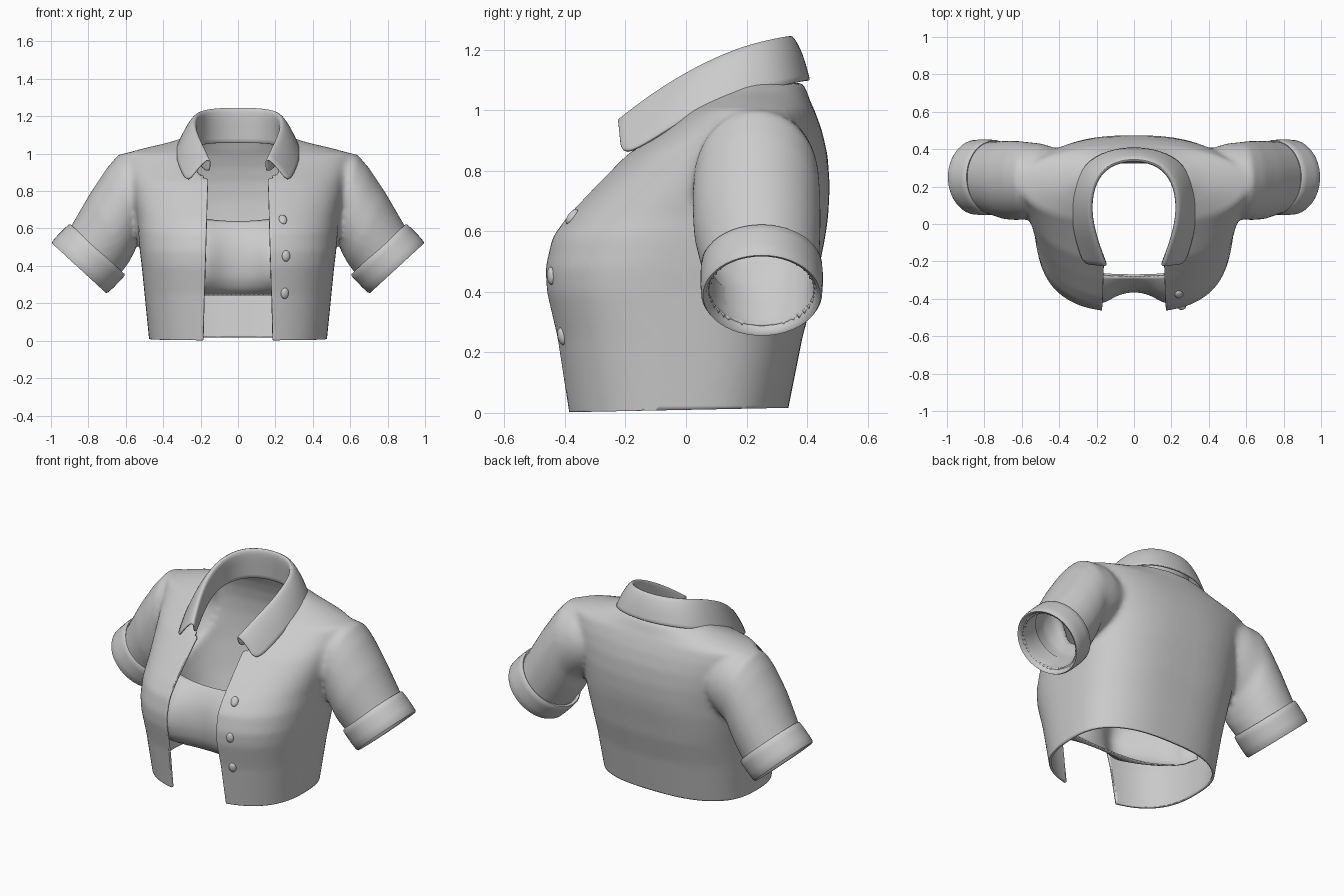
import bpy, bmesh, math
from mathutils import Vector, Matrix
from mathutils.bvhtree import BVHTree

if "Cube" in bpy.data.objects:
    bpy.data.objects.remove(bpy.data.objects["Cube"])

cloth = bpy.data.materials.new("grey_cloth")
cloth.diffuse_color = (0.6, 0.6, 0.6, 1)
cloth.use_nodes = True
cloth.node_tree.nodes["Principled BSDF"].inputs["Base Color"].default_value = cloth.diffuse_color


def add_object(name, bm, angle=40):
    bmesh.ops.recalc_face_normals(bm, faces=bm.faces)
    me = bpy.data.meshes.new(name)
    bm.to_mesh(me)
    bm.free()
    me.materials.append(cloth)
    ob = bpy.data.objects.new(name, me)
    bpy.context.collection.objects.link(ob)
    bpy.ops.object.select_all(action='DESELECT')
    bpy.context.view_layer.objects.active = ob
    ob.select_set(True)
    bpy.ops.object.shade_smooth_by_angle(angle=math.radians(angle))
    return ob


def loft(bm, rows, closed=True, caps=False):
    """Skin a list of equally long point rows."""
    vs = [[bm.verts.new(p) for p in r] for r in rows]
    n = len(vs[0])
    for a, b in zip(vs, vs[1:]):
        for i in range(n if closed else n - 1):
            j = (i + 1) % n
            bm.faces.new((a[i], a[j], b[j], b[i]))
    if caps:
        bm.faces.new(vs[0][::-1])
        bm.faces.new(vs[-1])


def torso_ring(z, w, front, back, c, p):
    pts = []
    for i in range(64):
        t = 2 * math.pi * i / 64
        cx, sy = math.cos(t), math.sin(t)
        d = back - c if sy > 0 else c - front
        pts.append((math.copysign(abs(cx) ** (2 / p), cx) * w,
                    c + math.copysign(abs(sy) ** (2 / p), sy) * d, z))
    return pts


def tube_ring(top, bot, y0, y1, n=40):
    """Oval ring between a top and a bottom point (x, z), spanning y0..y1."""
    mx, mz = (top[0] + bot[0]) / 2, (top[1] + bot[1]) / 2
    hx, hz = (top[0] - bot[0]) / 2, (top[1] - bot[1]) / 2
    return [(mx + hx * math.cos(a), (y0 + y1) / 2 + (y1 - y0) / 2 * math.sin(a), mz + hz * math.cos(a))
            for a in (2 * math.pi * i / n for i in range(n))]


def mirrored(rows):
    return [[(-x, y, z) for x, y, z in r] for r in rows]


# Solid torso: height, half width, front y, back y, centre y, squareness
torso = [(-0.10, 0.465, -0.385, 0.30, 0, 2.6), (0.0, 0.475, -0.40, 0.335, 0, 2.6),
         (0.25, 0.50, -0.435, 0.385, 0, 2.7), (0.40, 0.515, -0.468, 0.425, 0, 2.8),
         (0.48, 0.525, -0.472, 0.44, 0.02, 2.8), (0.58, 0.535, -0.45, 0.46, 0.06, 2.7),
         (0.65, 0.54, -0.40, 0.47, 0.09, 2.6), (0.75, 0.56, -0.305, 0.475, 0.13, 2.5),
         (0.85, 0.58, -0.205, 0.468, 0.17, 2.4), (0.93, 0.60, -0.095, 0.45, 0.20, 2.3),
         (1.0, 0.61, 0.0, 0.425, 0.21, 2.2), (1.03, 0.50, 0.05, 0.41, 0.22, 2.1),
         (1.06, 0.37, 0.10, 0.40, 0.23, 2.1), (1.09, 0.28, 0.14, 0.388, 0.24, 2.1)]
# Solid sleeve sections
sleeve = [tube_ring(*s) for s in (
    ((0.42, 0.97), (0.38, 0.66), 0.08, 0.40), ((0.53, 1.005), (0.46, 0.60), 0.05, 0.43),
    ((0.635, 1.0), (0.53, 0.54), 0.025, 0.44), ((0.70, 0.925), (0.55, 0.48), 0.02, 0.445),
    ((0.79, 0.79), (0.585, 0.415), 0.025, 0.445), ((0.90, 0.60), (0.63, 0.355), 0.055, 0.44),
    ((0.98, 0.52), (0.70, 0.27), 0.06, 0.44))]
bm = bmesh.new()
loft(bm, [torso_ring(*r) for r in torso], caps=True)
loft(bm, sleeve, caps=True)
loft(bm, mirrored(sleeve), caps=True)
bmesh.ops.recalc_face_normals(bm, faces=bm.faces)
blank = add_object("shirt_blank", bm)

# Fuse torso and sleeves into one soft skin
m = blank.modifiers.new("fuse", 'REMESH')
m.mode, m.voxel_size = 'VOXEL', 0.016
m = blank.modifiers.new("soften", 'SMOOTH')
m.factor, m.iterations = 0.5, 7
bpy.context.view_layer.update()
fused = blank.evaluated_get(bpy.context.evaluated_depsgraph_get()).to_mesh()
bm = bmesh.new()
bm.from_mesh(fused)
bpy.data.objects.remove(blank)


def slice_at(co, no, test):
    faces = [f for f in bm.faces if test(f.calc_center_median())]
    geom = faces + list({e for f in faces for e in f.edges}) + list({v for f in faces for v in f.verts})
    bmesh.ops.bisect_plane(bm, geom=geom, plane_co=co, plane_no=no)


def remove(test):
    bad = [f for f in bm.faces if test(f.calc_center_median())]
    bmesh.ops.delete(bm, geom=bad, context='FACES')


# Open the hem, the front, the neck and the sleeve ends
slice_at((0, 0, 0.01), (0, -0.02, 1), lambda c: c.z < 0.2)
remove(lambda c: c.z - 0.02 * c.y < 0.01)
for s in (-1, 1):
    slice_at((s * 0.187, 0, 0), (s, 0, 0.03), lambda c: c.y < 0.1)
remove(lambda c: c.y < 0.05 and abs(c.x) < 0.187 - 0.03 * c.z)
remove(lambda c: c.z > 0.8 and (c.x / 0.27) ** 2 + ((c.y - 0.06) / 0.30) ** 2 < 1)
remove(lambda c: abs(c.x) > 0.6 and 0.68 * abs(c.x) - 0.73 * c.z > 0.27)
skin = BVHTree.FromBMesh(bm)
shirt = add_object("shirt_body", bm)
m = shirt.modifiers.new("thickness", 'SOLIDIFY')
m.thickness, m.offset = 0.014, -1

# Folded collar: stand bottom, fold line and fall edge, from front tip to back
stand = [(0.155, -0.20, 0.90), (0.195, -0.10, 0.93), (0.235, 0.04, 0.99), (0.24, 0.17, 1.035),
         (0.185, 0.285, 1.055), (0.09, 0.345, 1.06), (0, 0.355, 1.06)]
fold = [(0.15, -0.225, 0.97), (0.19, -0.11, 1.06), (0.228, 0.03, 1.145), (0.222, 0.17, 1.21),
        (0.175, 0.275, 1.237), (0.09, 0.325, 1.247), (0, 0.337, 1.248)]
fall = [(0.27, -0.212, 0.845), (0.305, -0.10, 0.91), (0.333, 0.03, 0.995), (0.325, 0.19, 1.055),
        (0.265, 0.325, 1.085), (0.14, 0.392, 1.10), (0, 0.41, 1.10)]
rows = []
for a, b, c in zip(stand, fold, fall):
    a, b, c = Vector(a), Vector(b), Vector(c)
    out = (c - b).xy.to_3d().normalized()
    rows.append([a, a.lerp(b, 0.5), a.lerp(b, 0.92), b + out * 0.012,
                 b.lerp(c, 0.12) + out * 0.02, b.lerp(c, 0.5) + out * 0.018, c])
rows += [[Vector((-p.x, p.y, p.z)) for p in r] for r in rows[-2::-1]]
bm = bmesh.new()
loft(bm, rows, closed=False)
crease = bm.edges.layers.float.new("crease_edge")
for e in bm.edges:
    if e.is_boundary:
        e[crease] = 0.7
for v in bm.verts:
    v.co.z -= 0.002
collar = add_object("collar", bm)
m = collar.modifiers.new("thickness", 'SOLIDIFY')
m.thickness, m.offset = 0.012, 0
m = collar.modifiers.new("smooth", 'SUBSURF')
m.levels = m.render_levels = 2

# Rolled cuffs: profile of (distance along the sleeve, radius scale)
profile = [(0.0, 0.90), (-0.006, 0.97), (0.0, 1.0), (0.03, 1.01), (0.09, 1.01), (0.125, 1.0),
           (0.136, 0.97), (0.132, 0.92), (0.11, 0.88), (0.05, 0.86), (-0.02, 0.86)]
axis = Vector((0.70, 0, -0.714))
cuff = []
for d, r in profile:
    mid = Vector((0.755, 0.25, 0.485)) + axis * d
    h = Vector((0.149, 0, 0.137)) * r
    cuff.append(tube_ring((mid.x + h.x, mid.z + h.z), (mid.x - h.x, mid.z - h.z),
                          0.25 - 0.2 * r, 0.25 + 0.2 * r, 48))
for name, rings in (("cuff_left", cuff), ("cuff_right", mirrored(cuff))):
    bm = bmesh.new()
    loft(bm, rings)
    add_object(name, bm, 60)

# Bandeau across the front: height, depth at the middle, extra depth of the bust
bands = [(0.245, 0.27, 0.0), (0.255, 0.30, 0.02), (0.29, 0.335, 0.05), (0.35, 0.355, 0.07),
         (0.43, 0.36, 0.075), (0.51, 0.35, 0.065), (0.58, 0.325, 0.04), (0.64, 0.29, 0.01), (0.652, 0.28, 0.0)]
rows = []
for z, d, bust in bands:
    row = []
    for i in range(41):
        x = -0.485 + 0.97 * i / 40
        arc = (1 - abs(x / 0.486) ** 2.6) ** (1 / 2.6)
        y = 0.02 - (d + 0.02) * arc - bust * math.exp(-((abs(x) - 0.2) / 0.10) ** 2)
        row.append((x, y, z - 0.015 * (1 - min(1, abs(x) / 0.2) ** 2) * (z > 0.6)))
    rows.append(row)
bm = bmesh.new()
loft(bm, rows, closed=False)
top = add_object("bandeau", bm, 60)
m = top.modifiers.new("thickness", 'SOLIDIFY')
m.thickness, m.offset = 0.008, 0

# Buttons sit on the skin of one front panel
for k, (x, z) in enumerate(((0.24, 0.648), (0.257, 0.453), (0.25, 0.253))):
    loc, nor, _, _ = skin.ray_cast(Vector((x, -1, z)), Vector((0, 1, 0)))
    if nor.y > 0:
        nor = -nor
    bm = bmesh.new()
    bmesh.ops.create_uvsphere(bm, u_segments=20, v_segments=10, radius=1)
    rot = nor.to_track_quat('Z', 'Y').to_matrix().to_4x4()
    bmesh.ops.transform(bm, verts=bm.verts, matrix=Matrix.Translation(loc) @ rot
                        @ Matrix.Diagonal((0.022, 0.030, 0.014, 1)))
    add_object("button_%d" % (k + 1), bm)
